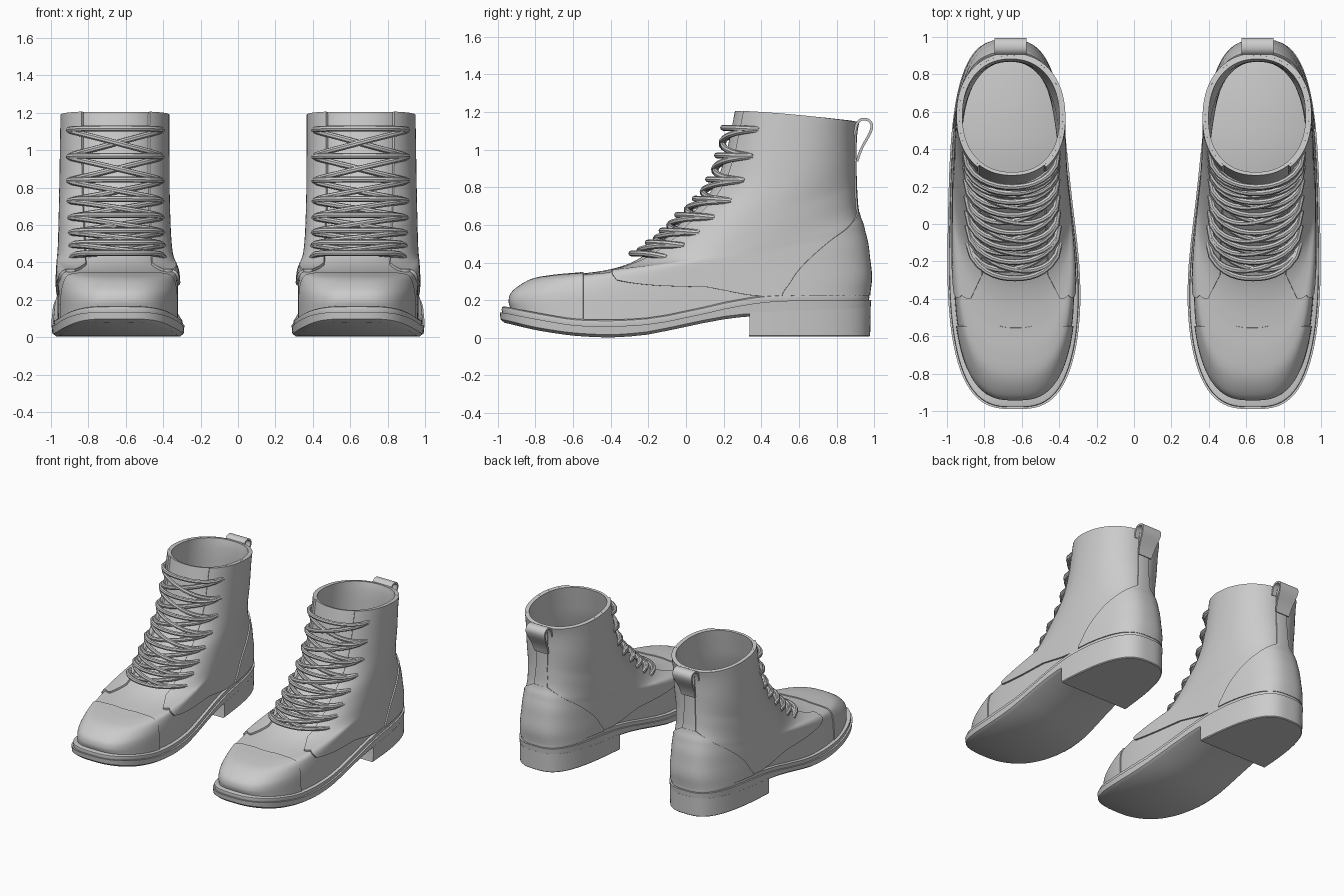
import bpy, bmesh, math
from mathutils import Vector

cube = bpy.data.objects.get("Cube")
if cube:
    bpy.data.objects.remove(cube)

leather = bpy.data.materials.new("plain_grey")
leather.use_nodes = True
leather.diffuse_color = (0.6, 0.6, 0.6, 1)
leather.node_tree.nodes["Principled BSDF"].inputs["Base Color"].default_value = (0.6, 0.6, 0.6, 1)
parts = []


# ---- shape functions -------------------------------------------------
def table(pairs, x):
    """Smooth interpolation through a few (x, value) pairs."""
    if x <= pairs[0][0]:
        return pairs[0][1]
    for (x0, a), (x1, b) in zip(pairs, pairs[1:]):
        if x <= x1:
            return a + (b - a) * (x - x0) / (x1 - x0)
    return pairs[-1][1]


def smooth_table(pairs, x, r=0.06):
    return sum(table(pairs, x + r * k) for k in (-1, -0.5, 0, 0.5, 1)) / 5


def welt_z(y):
    return smooth_table([(-1, .175), (-.8, .135), (-.6, .1), (-.4, .095), (-.2, .105),
                         (0, .14), (.2, .19), (.4, .225), (.6, .235)], y)


def bottom_z(y):
    return smooth_table([(-1, .09), (-.8, .04), (-.6, .01), (-.4, 0), (-.2, .015),
                         (0, .06), (.2, .1), (.34, .115), (1, .14)], y)


def centre_x(y):
    return .655 + .02 * math.tanh(2.5 * y)


def half_width(y):
    return .34 - .028 * math.tanh(2.5 * y)


def power(a, p):
    return math.copysign(abs(a) ** p, a)


# Rings of the upper: front y, front z, back y, back z
RINGS = [(-.925, .13, .955, .2), (-.935, .2, .965, .32), (-.91, .25, .955, .42),
         (-.82, .305, .945, .5), (-.7, .328, .93, .56), (-.55, .342, .92, .6),
         (-.4, .365, .905, .64), (-.27, .41, .895, .69), (-.14, .5, .89, .75),
         (-.04, .6, .887, .81), (.07, .7, .885, .88), (.15, .81, .885, .95),
         (.205, .95, .885, 1.03), (.235, 1.08, .89, 1.1), (.26, 1.205, .9, 1.15)]
TOP = len(RINGS) - 1


def ring(v):
    """Catmull-Rom blend of the rings at height index v."""
    i = min(int(v), TOP - 1)
    f = v - i
    p = [RINGS[min(max(i + k, 0), TOP)] for k in (-1, 0, 1, 2)]
    return [b + .5 * f * (c - a + f * (2 * a - 5 * b + 4 * c - d + f * (3 * (b - c) + d - a)))
            for a, b, c, d in zip(*p)]


def roundness(v):
    return 3 - .8 * min(v / 9, 1)


def fullness(v):
    return .91 - .03 * v / TOP


def skin(t, v):
    """Point on the upper: t turns from the toe by the outer side to the heel."""
    front, _, back, _ = ring(v)
    p = 2 / roundness(v)
    s = (1 - power(math.cos(t), p)) / 2
    y = front + (back - front) * s
    x = centre_x(y) - .015 * v / TOP + fullness(v) * half_width(y) * power(math.sin(t), p)
    _, z0, _, z1 = ring(max(v, 1))
    z = z0 + (z1 - z0) * s ** 1.5
    if v < 1:
        z = (welt_z(y) - .01) * (1 - v) + z * v
    return Vector((x, y, z))


def surface(t, v, off=0.0):
    e = .02
    p = skin(t, v)
    if off:
        du = skin(t + e, v) - skin(t - e, v)
        dv = skin(t, min(v + e, TOP)) - skin(t, max(v - e, 0))
        p += du.cross(dv).normalized() * off
    return p


def turn_at(v, h):
    """Turn at which the ring lies h to the side of its centre line."""
    r = h / (fullness(v) * half_width(ring(v)[0]))
    return math.asin(min(r, 1) ** (roundness(v) / 2))


def turn_at_y(v, y):
    front, _, back, _ = ring(v)
    c = 1 - 2 * max(y - front, 0) / (back - front)
    return math.acos(power(c, roundness(v) / 2))


# ---- builders --------------------------------------------------------
def make(name, verts, faces, thickness=0, closed=False):
    mesh = bpy.data.meshes.new(name)
    mesh.from_pydata(verts, [], faces)
    if closed:
        bm = bmesh.new()
        bm.from_mesh(mesh)
        bmesh.ops.recalc_face_normals(bm, faces=bm.faces)
        bm.to_mesh(mesh)
        bm.free()
    obj = bpy.data.objects.new(name, mesh)
    bpy.context.collection.objects.link(obj)
    mesh.materials.append(leather)
    if thickness:
        mod = obj.modifiers.new("thickness", 'SOLIDIFY')
        mod.thickness = thickness
        mod.offset = -1
    obj.modifiers.new("pair", 'MIRROR').use_clip = False
    parts.append(obj)


def sheet(name, fn, nu, nv, thickness, wrap=False):
    """Grid of fn(u, w), with u and w from 0 to 1."""
    cols = nu if wrap else nu + 1
    verts = [fn(i / nu, j / nv) for j in range(nv + 1) for i in range(cols)]
    faces = [(j * cols + i, j * cols + (i + 1) % cols,
              (j + 1) * cols + (i + 1) % cols, (j + 1) * cols + i)
             for j in range(nv) for i in range(nu)]
    make(name, verts, faces, thickness)


def slab(name, turns, levels):
    """Stack of footprint outlines, each (inset, height function)."""
    n, verts, faces = len(turns), [], []
    for inset, height in levels:
        for t in turns:
            y = -.0025 - (.9875 - inset) * power(math.cos(t), 2 / 3)
            x = centre_x(y) + (half_width(y) - inset) * power(math.sin(t), 2 / 3)
            verts.append((x, y, height(y)))
    for j in range(len(levels) - 1):
        for i in range(n):
            k = (i + 1) % n
            faces.append((j * n + i, j * n + k, j * n + n + k, j * n + n + i))
    for base in (0, (len(levels) - 1) * n):
        for i in range(n // 2 - 1):
            faces.append((base + i, base + i + 1, base + n - 2 - i, base + n - 1 - i))
    make(name, verts, faces, closed=True)


# ---- sole, welt and heel ---------------------------------------------
N = 96
loop = [2 * math.pi * (i + .5) / N for i in range(N)]
slab("sole", loop, [(.025, bottom_z), (.004, lambda y: bottom_z(y) + .015),
                    (0, lambda y: welt_z(y) - .035)])
slab("welt", loop, [(.014, lambda y: welt_z(y) - .04), (.01, lambda y: welt_z(y) - .02),
                    (.012, lambda y: welt_z(y) - .006), (.022, welt_z)])
start = math.acos(-power(.345, 1.5))
heel_turns = [start + (2 * math.pi - 2 * start) * i / 59 for i in range(60)]
slab("heel_block", heel_turns, [(.012, lambda y: .006), (.006, lambda y: .012),
                                (.003, lambda y: bottom_z(y) + .02)])

# ---- upper and its overlaid panels -----------------------------------
sheet("upper", lambda u, w: surface(2 * math.pi * (u + .5 / N), w * TOP), N, 56, .018, True)

SEAM = [(0, 6.5), (.1, 5), (.2, 4.2), (.3, 2.5), (.43, 1.4), (.5, .4), (.54, 0)]


def quarter(side):
    def fn(u, w):
        u = u if side > 0 else 1 - u
        low = table(SEAM, u)
        v = low + (TOP - low) * w
        edge = turn_at(v, .175)
        return surface(side * (edge + (math.pi - edge) * u), v, .014)
    return fn


sheet("outer_quarter", quarter(1), 50, 44, .014)
sheet("inner_quarter", quarter(-1), 50, 44, .014)


def toe_cap(u, w):
    v = 4.97 * w
    return surface((2 * u - 1) * turn_at_y(v, -.545), v, .008)


def heel_counter(u, w):
    v = 6.5 * w
    return surface(math.pi + (2 * u - 1) * (.15 + 1.03 * (1 - w ** 1.6)), v, .024)


def back_strip(u, w):
    return surface(math.pi + (2 * u - 1) * .14, 6 + (TOP - 6) * w, .022)


sheet("toe_cap", toe_cap, 41, 32, .008)
sheet("heel_counter", heel_counter, 30, 24, .012)
sheet("back_strip", back_strip, 8, 20, .01)

# ---- pull loop at the back -------------------------------------------
LOOP = [(.9, .93), (.92, 1), (.955, 1.06), (.982, 1.11), (.98, 1.145), (.95, 1.158),
        (.92, 1.15), (.905, 1.11), (.9, 1.07)]


def pull_loop(u, w):
    k = w * (len(LOOP) - 1)
    y = smooth_table([(i, p[0]) for i, p in enumerate(LOOP)], k, .5)
    z = smooth_table([(i, p[1]) for i, p in enumerate(LOOP)], k, .5)
    return Vector((.66 + (2 * u - 1) * (.06 + .025 * min(k / 3, 1)), y, z))


sheet("pull_loop", pull_loop, 4, 32, .014)


# ---- laces -----------------------------------------------------------
def lace(name, paths):
    data = bpy.data.curves.new(name, 'CURVE')
    data.dimensions = '3D'
    data.bevel_depth = .016
    data.bevel_resolution = 2
    data.use_fill_caps = True
    for path in paths:
        for mirror in (1, -1):
            spline = data.splines.new('POLY')
            spline.points.add(len(path) - 1)
            for point, p in zip(spline.points, path):
                point.co = (mirror * p.x, p.y, p.z, 1)
    data.materials.append(leather)
    obj = bpy.data.objects.new(name, data)
    bpy.context.collection.objects.link(obj)
    parts.append(obj)


def strand(v0, v1, side, lift, h=.25, steps=14):
    """Lace over the tongue from one eyelet to the opposite one."""
    path = []
    for i in range(steps + 1):
        k = 2 * i / steps - 1
        v = v0 + (v1 - v0) * i / steps
        t = math.copysign(turn_at(v, h * abs(k)), k * side)
        path.append(surface(t, v, lift * (1 - abs(k) ** 8) + .004))
    return path


rows = [7, 7.7, 8.4, 9.2, 10.1, 11.1, 12.05, 13.2]
lace("lace_bars", [strand(v, v, 1, .04) for v in rows])
lace("lace_crosses", [strand(a, b, side, .028 + .004 * side)
                      for a, b in zip(rows, rows[1:]) for side in (1, -1)])

# ---- finish ----------------------------------------------------------
bpy.ops.object.select_all(action='DESELECT')
for obj in parts:
    obj.select_set(True)
bpy.context.view_layer.objects.active = parts[0]
bpy.ops.object.convert(target='MESH')
bpy.ops.object.shade_smooth_by_angle(angle=math.radians(40))
